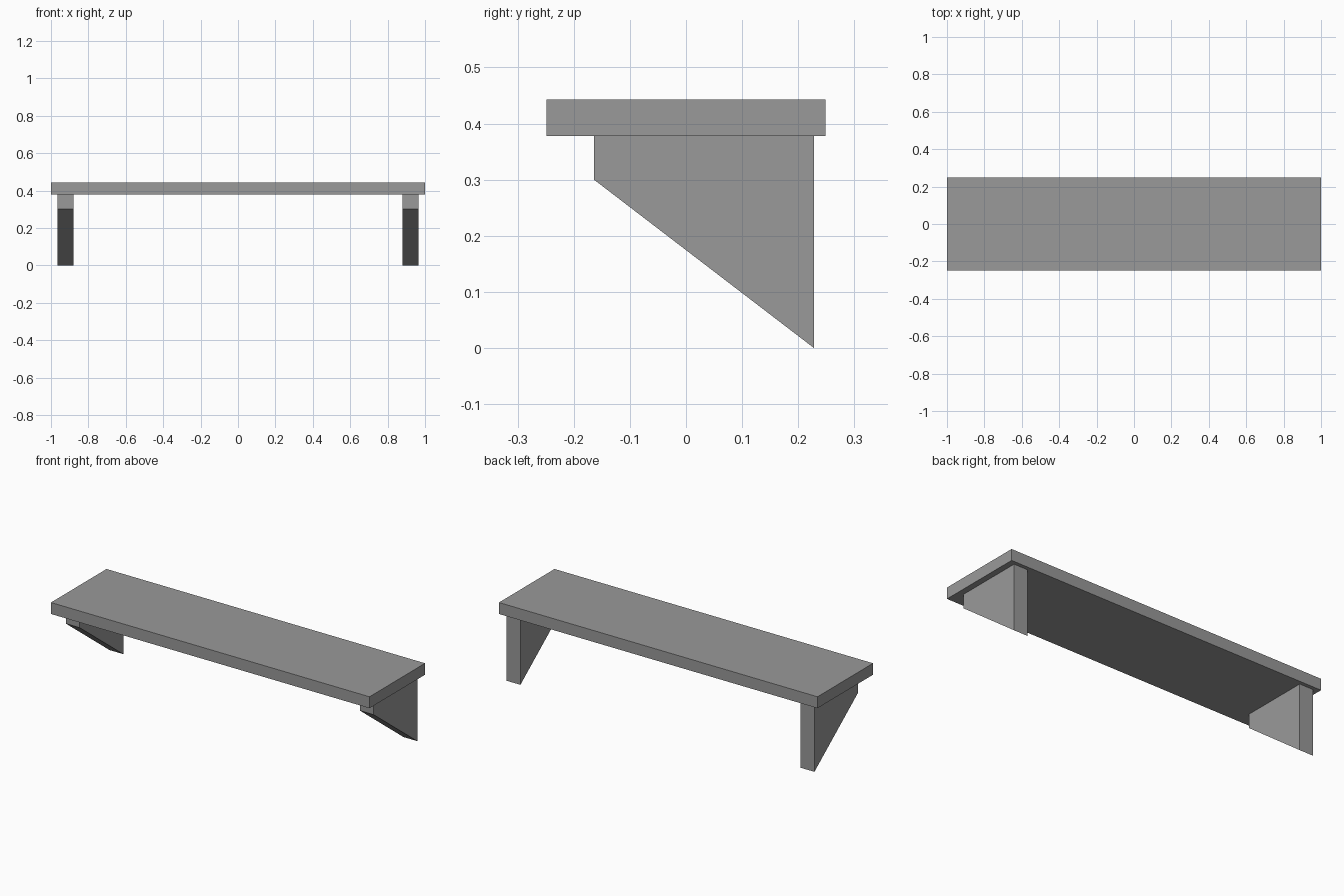
import bpy
import bmesh

cube = bpy.data.objects.get("Cube")
if cube:
    bpy.data.objects.remove(cube, do_unlink=True)

grey = bpy.data.materials.new("plain_grey")
grey.use_nodes = True
colour = (0.32, 0.32, 0.32, 1)
grey.diffuse_color = colour
grey.node_tree.nodes["Principled BSDF"].inputs["Base Color"].default_value = colour


def slab(name, profile, x_min, x_max):
    """Extrude a (y, z) outline along x."""
    bm = bmesh.new()
    face = bm.faces.new([bm.verts.new((x_min, y, z)) for y, z in profile])
    side = bmesh.ops.extrude_face_region(bm, geom=[face])
    verts = [v for v in side["geom"] if isinstance(v, bmesh.types.BMVert)]
    bmesh.ops.translate(bm, verts=verts, vec=(x_max - x_min, 0, 0))
    bmesh.ops.recalc_face_normals(bm, faces=bm.faces)
    mesh = bpy.data.meshes.new(name)
    bm.to_mesh(mesh)
    bm.free()
    mesh.materials.append(grey)
    obj = bpy.data.objects.new(name, mesh)
    bpy.context.collection.objects.link(obj)
    return obj


# Shelf board
under, top, half_depth = 0.378, 0.443, 0.249
slab("shelf_board", [(-half_depth, under), (half_depth, under),
                     (half_depth, top), (-half_depth, top)], -1, 1)

# Tapered brackets below each end
bracket = [(-0.164, under), (-0.164, 0.3), (0.228, 0), (0.228, under)]
inner, outer = 0.88, 0.966
slab("left_bracket", bracket, inner, outer)
slab("right_bracket", bracket, -outer, -inner)
